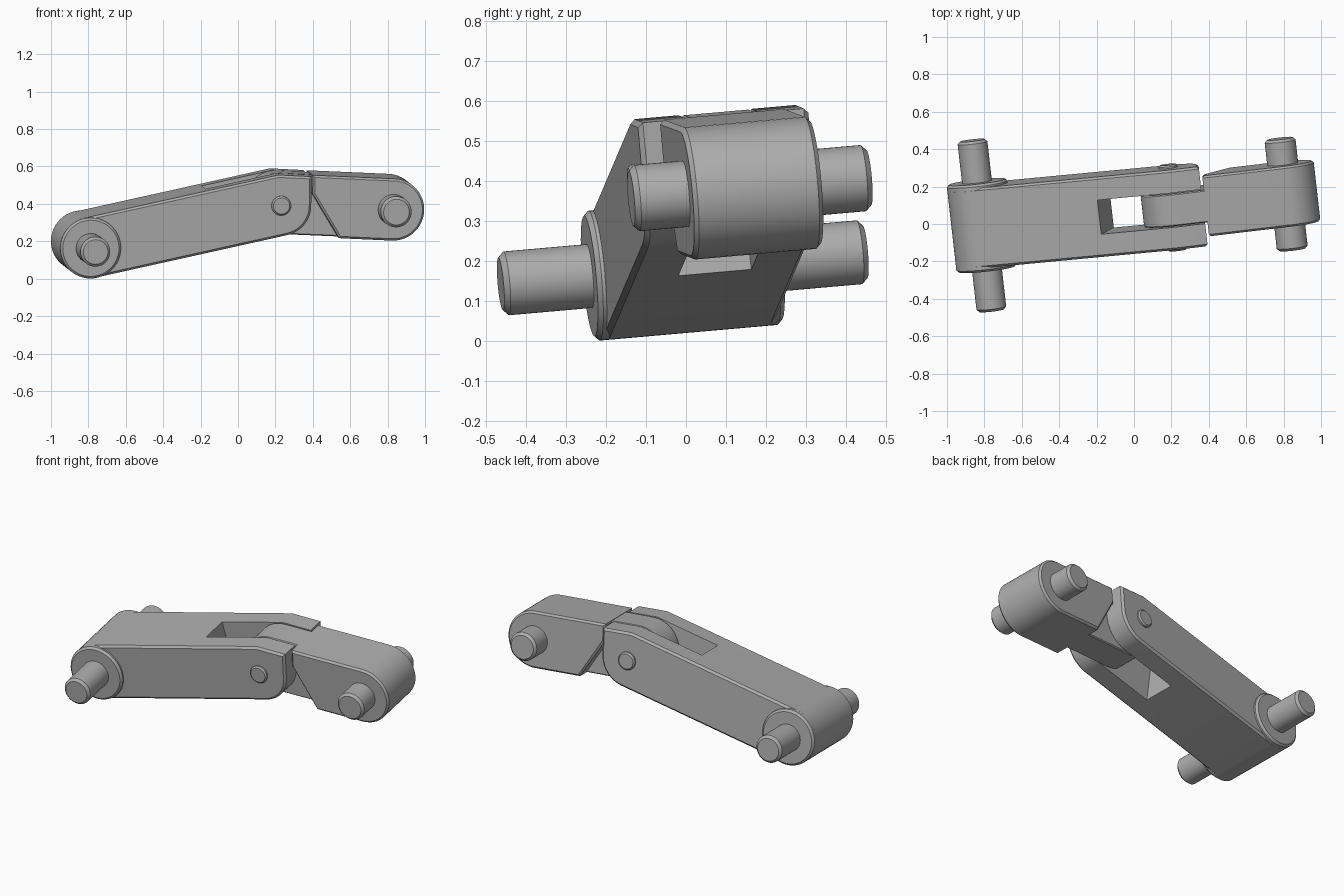
import bpy, bmesh
from math import sin, cos, atan2, radians, pi
from mathutils import Matrix, Vector

if "Cube" in bpy.data.objects:
    bpy.data.objects.remove(bpy.data.objects["Cube"])

# Whole linkage is slightly yawed and rolled; origin is the centre of the long pin
FRAME = (Matrix.Translation((-0.813, -0.008, 0.183))
         @ Matrix.Rotation(radians(6.5), 4, 'Z') @ Matrix.Rotation(radians(5), 4, 'X'))
grey = bpy.data.materials.new("plain_grey")
grey.diffuse_color = (0.42, 0.42, 0.42, 1)
grey.use_nodes = True
grey.node_tree.nodes["Principled BSDF"].inputs["Base Color"].default_value = grey.diffuse_color


def arc(c, r, a0, a1, n=28):
    return [(c[0] + r * cos(a0 + (a1 - a0) * i / n),
             c[1] + r * sin(a0 + (a1 - a0) * i / n)) for i in range(n + 1)]


def prism(name, pts, v0, v1, chamfer=0.0):
    """Side profile extruded along the pin axis, with chamfered end faces."""
    bm = bmesh.new()
    base = bm.faces.new([bm.verts.new((u, v0, w)) for u, w in pts])
    ext = bmesh.ops.extrude_face_region(bm, geom=[base], use_keep_orig=True)
    new = [g for g in ext["geom"] if isinstance(g, bmesh.types.BMVert)]
    bmesh.ops.translate(bm, verts=new, vec=(0, v1 - v0, 0))
    bmesh.ops.recalc_face_normals(bm, faces=bm.faces)
    if chamfer:
        caps = [e for e in bm.edges if abs(e.verts[0].co.y - e.verts[1].co.y) < 1e-6]
        bmesh.ops.bevel(bm, geom=caps, offset=chamfer, segments=1,
                        affect='EDGES', profile=0.5)
    bm.transform(FRAME)
    me = bpy.data.meshes.new(name)
    bm.to_mesh(me)
    bm.free()
    me.materials.append(grey)
    ob = bpy.data.objects.new(name, me)
    bpy.context.collection.objects.link(ob)
    return ob


def activate(ob):
    bpy.ops.object.select_all(action='DESELECT')
    ob.select_set(True)
    bpy.context.view_layer.objects.active = ob


def pin(name, c, r, half, chamfer):
    return prism(name, arc(c, r, 0, 2 * pi, 48)[:-1], -half, half, chamfer)


R = 0.163
PIVOT, TIP = (1.024, 0.227), (1.635, 0.20)
t1 = atan2(PIVOT[1], PIVOT[0])
t2 = atan2(TIP[1] - PIVOT[1], TIP[0] - PIVOT[0])
mid = (t1 + t2) / 2 + pi / 2
bend = R / cos((t1 - t2) / 2)

# Fork arm: rounded bar with a squared upper corner at the hinge
fork = prism("fork_arm",
             arc((0, 0), R, t1 + pi / 2, t1 + 1.5 * pi)
             + arc(PIVOT, R, t1 - pi / 2, 0, 16)
             + [(1.187, 0.382),
                (PIVOT[0] + bend * cos(mid), PIVOT[1] + bend * sin(mid))],
             -0.215, 0.215, 0.012)

# Slot between the fork prongs
d, n = Vector((cos(t1), sin(t1))), Vector((-sin(t1), cos(t1)))
slot = prism("slot_cutter", [tuple(d * s + n * h) for s, h in
                             ((0.68, -0.6), (1.6, -0.6), (1.6, 0.6), (0.68, 0.6))],
             -0.092, 0.092)
slot.hide_render = True
cut = fork.modifiers.new("slot", 'BOOLEAN')
cut.operation, cut.object, cut.solver = 'DIFFERENCE', slot, 'EXACT'
activate(fork)
bpy.ops.object.modifier_apply(modifier="slot")
bpy.data.objects.remove(slot)

# Raised round boss at the fork's root
pin("fork_boss", (0, 0), R, 0.236, 0.012)

# Link block: round end, angled underside towards the hinge
R2 = 0.166
prism("link_block",
      arc(TIP, R2, t2 - pi / 2, t2 + pi / 2)
      + [(1.2, 0.219 + R2), (1.2, 0.286), (1.345, 0.213 - R2)],
      -0.163, 0.163, 0.011)

# Tongue of the link, held between the prongs
prism("link_tongue",
      arc(PIVOT, R, t2 + pi / 2, t2 + 1.5 * pi)
      + [(1.4, 0.211 - R), (1.4, 0.211 + R)],
      -0.087, 0.087, 0.006)

# Pins
pin("long_pin", (0, 0), 0.08, 0.46, 0.014)
pin("short_pin", TIP, 0.083, 0.30, 0.014)
pin("hinge_pin", PIVOT, 0.052, 0.232, 0.008)

for ob in list(bpy.context.collection.objects):
    activate(ob)
    bpy.ops.object.shade_smooth_by_angle(angle=radians(25))
